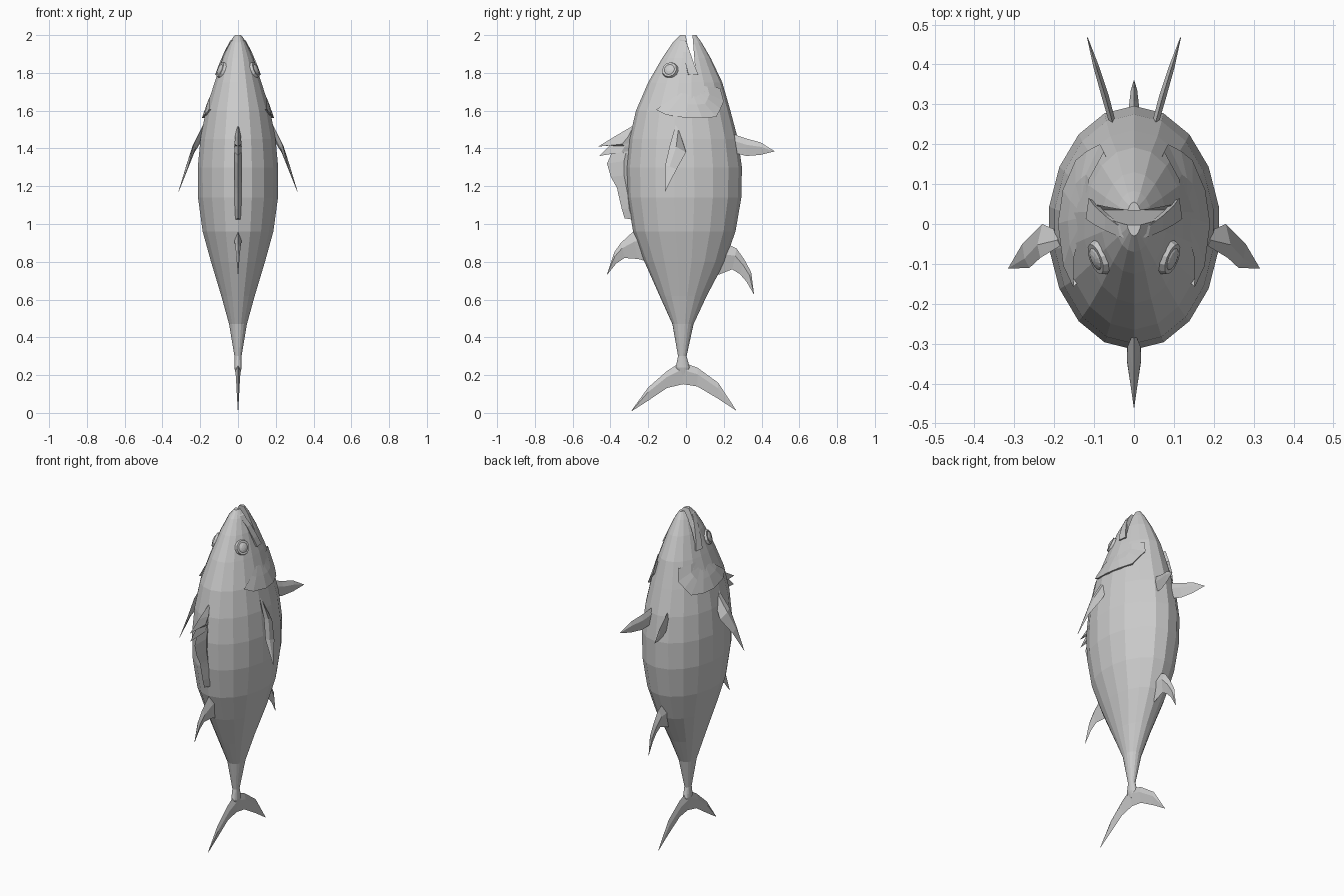
import bpy, bmesh, math
from mathutils import Vector, Matrix

# Body stations: z, back y, belly y, half width
BODY = [(0.20, -0.035, 0.010, 0.010), (0.24, -0.055, 0.020, 0.020), (0.30, -0.042, 0.003, 0.019),
        (0.47, -0.072, 0.040, 0.048), (0.62, -0.140, 0.110, 0.090), (0.80, -0.220, 0.205, 0.145),
        (0.96, -0.280, 0.262, 0.190), (1.14, -0.310, 0.293, 0.215), (1.30, -0.315, 0.296, 0.216),
        (1.45, -0.300, 0.275, 0.202), (1.60, -0.265, 0.235, 0.173), (1.75, -0.200, 0.192, 0.126),
        (1.88, -0.125, 0.130, 0.082), (1.96, -0.070, 0.083, 0.046), (2.00, -0.030, 0.055, 0.018)]


def section(z):
    """Centre y, y radius and x radius of the body at height z."""
    for a, b in zip(BODY, BODY[1:]):
        if z <= b[0]:
            break
    t = (z - a[0]) / (b[0] - a[0])
    y0, y1, rx = (a[i] + (b[i] - a[i]) * t for i in (1, 2, 3))
    return (y0 + y1) / 2, (y1 - y0) / 2, rx


def skin(y, z, k=1.0):
    """Point on the right flank, scaled outwards by k."""
    yc, ry, rx = section(z)
    s = max(-1, min(1, (y - yc) / ry))
    return Vector((rx * math.sqrt(1 - s * s) * k, yc + s * ry * k, z))


def finish(name, bm):
    bmesh.ops.remove_doubles(bm, verts=bm.verts, dist=0.0002)
    bmesh.ops.recalc_face_normals(bm, faces=bm.faces)
    me = bpy.data.meshes.new(name)
    bm.to_mesh(me)
    bm.free()
    ob = bpy.data.objects.new(name, me)
    bpy.context.collection.objects.link(ob)
    return ob


def loft(name, rings, closed=True, caps=True):
    bm = bmesh.new()
    vs = [[bm.verts.new(p) for p in r] for r in rings]
    n = len(rings[0])
    for a, b in zip(vs, vs[1:]):
        for i in range(n if closed else n - 1):
            j = (i + 1) % n
            bm.faces.new((a[i], a[j], b[j], b[i]))
    if caps:
        bm.faces.new(vs[0])
        bm.faces.new(vs[-1])
    return finish(name, bm)


def mirror(ob):
    m = ob.modifiers.new("Mirror", 'MIRROR')
    m.use_axis = (True, False, False)
    return ob


def fin(name, stations, normal=(1, 0, 0), m=0.35):
    """Diamond section fin: each station is leading point, trailing point, half thickness."""
    n = Vector(normal).normalized()
    rings = []
    for lead, trail, h in stations:
        a, b = (Vector(p) if len(p) == 3 else Vector((0, *p)) for p in (lead, trail))
        c = a.lerp(b, m)
        rings.append([a, c + n * h, b, c - n * h])
    return loft(name, rings)


# Body
N = 18
rings = []
for z, y0, y1, rx in BODY:
    yc, ry = (y0 + y1) / 2, (y1 - y0) / 2
    rings.append([(rx * math.sin(2 * math.pi * i / N), yc - ry * math.cos(2 * math.pi * i / N), z)
                  for i in range(N)])
body = loft("body", rings)

# Open mouth cut through the snout
wedge = [(-0.008, 2.03), (0.032, 2.03), (0.048, 1.83), (0.035, 1.81)]
cutter = loft("mouth_cutter", [[(x, y, z) for y, z in wedge] for x in (-0.3, 0.3)])
cutter.hide_render = True
mod = body.modifiers.new("Mouth", 'BOOLEAN')
mod.object = cutter
mod.operation = 'DIFFERENCE'
mod.solver = 'EXACT'
bpy.context.view_layer.objects.active = body
bpy.ops.object.modifier_apply(modifier="Mouth")
bpy.data.objects.remove(cutter)

# Upper lip: strip wrapped round the snout from jaw corner to tip
lip = []
for ya, yb, z in [(0.012, 0.060, 1.79), (0.0, 0.042, 1.84), (-0.015, 0.020, 1.91),
                  (-0.030, -0.002, 1.97)]:
    lip.append([skin(ya, z, 0.95), skin(ya, z, 1.08), skin(yb, z, 1.08), skin(yb, z, 0.85)])
lip.append([(0, -0.032, 1.97), (0, -0.036, 1.992), (0, -0.008, 2.0), (0, -0.008, 1.97)])
mirror(loft("upper_lip", lip))

# Gill covers: raised plate with a stepped rear edge
edge = [(-0.15, 1.605), (-0.10, 1.578), (0.0, 1.562), (0.08, 1.560), (0.15, 1.567),
        (0.172, 1.61), (0.188, 1.65), (0.170, 1.72)]
rows = []
for t, k in [(0.75, 0.98), (0.4, 1.025), (0.0, 1.06), (0.0, 0.93)]:
    rows.append([skin(y + (0.02 - y) * t, z + (1.74 - z) * t, k) for y, z in edge])
mirror(loft("gill_cover", rows, closed=False, caps=False))

# Eyes: bevelled rim with a domed ball
ey, ez, d = -0.085, 1.815, 0.01
p = skin(ey, ez)
nrm = (skin(ey + d, ez) - skin(ey - d, ez)).cross(skin(ey, ez + d) - skin(ey, ez - d))
nrm = nrm if nrm.x > 0 else -nrm
M = Matrix.Translation(p) @ nrm.to_track_quat('Z', 'Y').to_matrix().to_4x4()
bm = bmesh.new()
bmesh.ops.create_cone(bm, cap_ends=True, segments=12, radius1=0.047, radius2=0.040, depth=0.018, matrix=M)
mirror(finish("eye_rim", bm))
bm = bmesh.new()
bmesh.ops.create_uvsphere(bm, u_segments=12, v_segments=8, radius=1,
                          matrix=M @ Matrix.Diagonal((0.035, 0.035, 0.017, 1)))
mirror(finish("eyeball", bm))

# First dorsal fin with ragged spines
fin("front_dorsal_fin", [((-0.27, 1.52), (-0.29, 1.515), 0.004), ((-0.27, 1.46), (-0.375, 1.465), 0.016),
                         ((-0.27, 1.43), (-0.465, 1.41), 0.018), ((-0.28, 1.41), (-0.405, 1.415), 0.018),
                         ((-0.28, 1.39), (-0.460, 1.36), 0.018), ((-0.28, 1.37), (-0.390, 1.385), 0.018),
                         ((-0.28, 1.34), (-0.418, 1.32), 0.018), ((-0.29, 1.26), (-0.398, 1.25), 0.018),
                         ((-0.29, 1.20), (-0.365, 1.19), 0.018), ((-0.28, 1.15), (-0.360, 1.165), 0.018),
                         ((-0.28, 1.08), (-0.340, 1.08), 0.017), ((-0.26, 1.02), (-0.325, 1.03), 0.014)])

# Second dorsal fin and anal fin
fin("rear_dorsal_fin", [((-0.24, 0.98), (-0.20, 0.80), 0.022), ((-0.285, 0.955), (-0.255, 0.815), 0.018),
                        ((-0.345, 0.90), (-0.325, 0.82), 0.013), ((-0.38, 0.85), (-0.37, 0.79), 0.009),
                        ((-0.42, 0.73), (-0.418, 0.73), 0.001)])
fin("anal_fin", [((0.21, 0.90), (0.17, 0.73), 0.022), ((0.268, 0.87), (0.245, 0.76), 0.018),
                 ((0.31, 0.81), (0.285, 0.735), 0.012), ((0.345, 0.745), (0.32, 0.695), 0.008),
                 ((0.36, 0.63), (0.358, 0.63), 0.001)])

# Crescent tail
fin("tail_fin", [((-0.29, 0.01), (-0.289, 0.008), 0.001), ((-0.20, 0.135), (-0.20, 0.065), 0.007),
                 ((-0.10, 0.222), (-0.10, 0.132), 0.011), ((-0.025, 0.27), (-0.015, 0.152), 0.015),
                 ((0.06, 0.240), (0.06, 0.140), 0.011), ((0.17, 0.160), (0.17, 0.075), 0.007),
                 ((0.265, 0.015), (0.264, 0.013), 0.001)])

# Paired pectoral and pelvic fins
mirror(fin("pectoral_fin", [((0.185, -0.055, 1.525), (0.185, -0.02, 1.45), 0.008),
                            ((0.235, -0.085, 1.42), (0.230, 0.0, 1.38), 0.010),
                            ((0.262, -0.110, 1.31), (0.280, -0.05, 1.29), 0.007),
                            ((0.315, -0.112, 1.17), (0.315, -0.11, 1.172), 0.001)], (0.9, 0.3, 0.3)))
mirror(fin("pelvic_fin", [((0.050, 0.24, 1.48), (0.050, 0.24, 1.38), 0.008),
                          ((0.072, 0.32, 1.452), (0.072, 0.32, 1.360), 0.009),
                          ((0.095, 0.395, 1.432), (0.095, 0.395, 1.366), 0.007),
                          ((0.117, 0.468, 1.386), (0.117, 0.468, 1.384), 0.001)], (1, -0.3, 0)))
